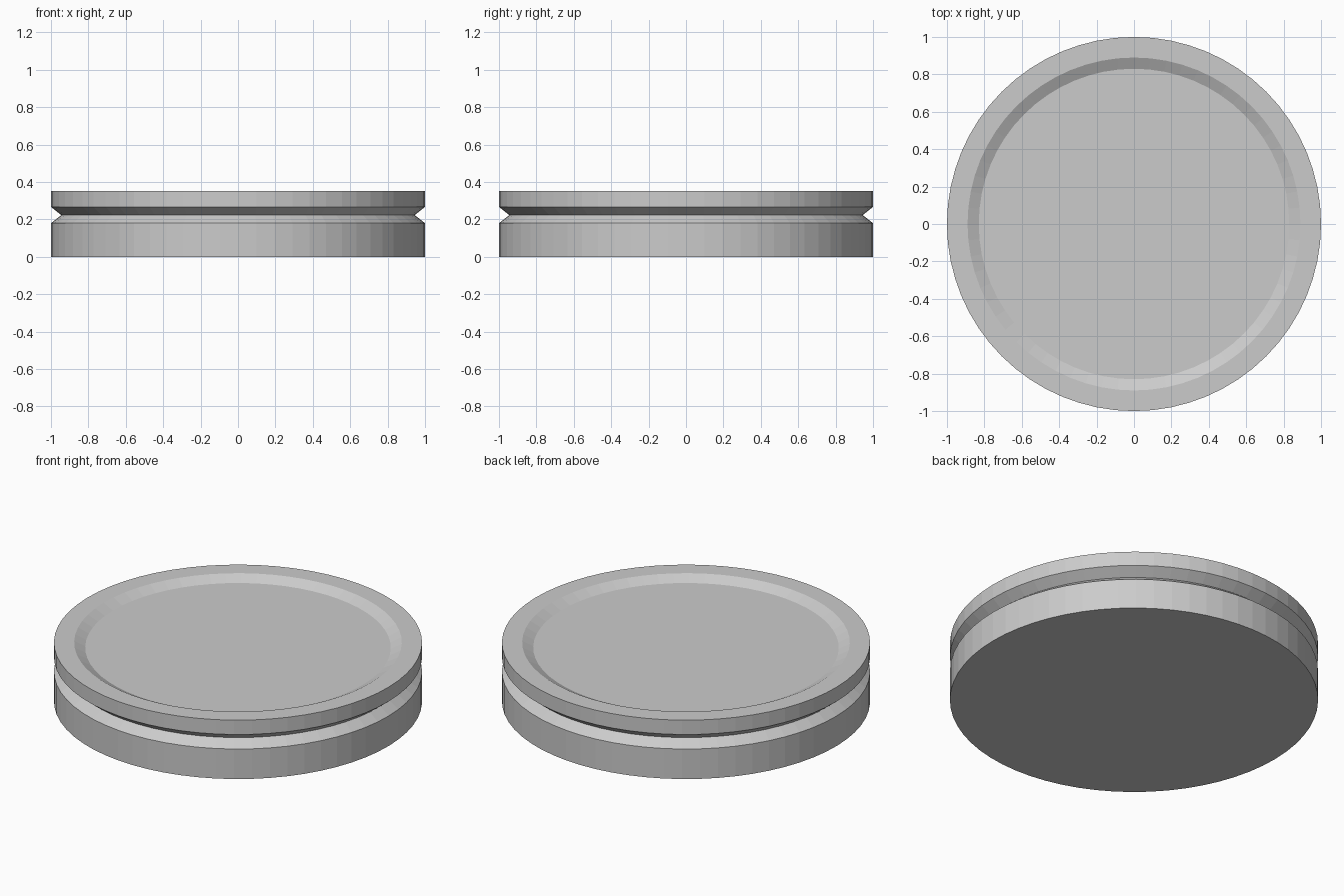
import bpy, bmesh
from math import cos, sin, tau

if "Cube" in bpy.data.objects:
    bpy.data.objects.remove(bpy.data.objects["Cube"])

SIDES = 64

# Cross-section (radius, z): flat base, V groove around the side, rim, sunken top
profile = [(1.0, 0.0), (1.0, 0.18), (0.945, 0.223), (1.0, 0.267),
           (1.0, 0.353), (0.89, 0.353), (0.83, 0.322)]


def lathe(name, profile, sides):
    bm = bmesh.new()
    rings = [[bm.verts.new((r * cos(tau * i / sides), r * sin(tau * i / sides), z))
              for i in range(sides)] for r, z in profile]
    for low, high in zip(rings, rings[1:]):
        for i in range(sides):
            j = (i + 1) % sides
            bm.faces.new((low[i], low[j], high[j], high[i]))
    bm.faces.new(rings[0][::-1])
    bm.faces.new(rings[-1])
    mesh = bpy.data.meshes.new(name)
    bm.to_mesh(mesh)
    bm.free()
    obj = bpy.data.objects.new(name, mesh)
    bpy.context.collection.objects.link(obj)
    return obj


# Grooved disc with a shallow dished top
lathe("grooved_disc", profile, SIDES)
